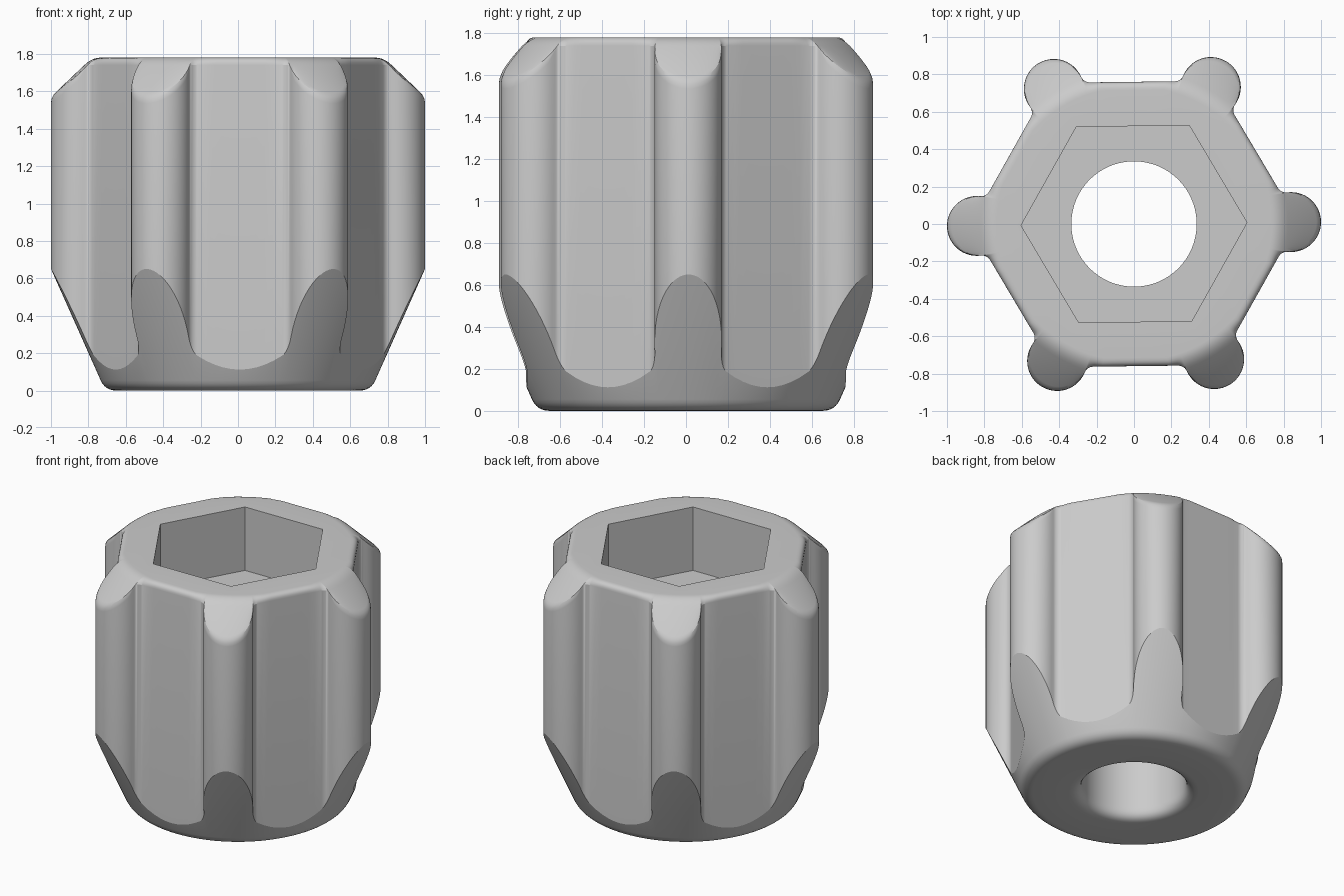
import bpy, bmesh
from math import sin, cos, radians, sqrt, atan2, hypot, pi

cube = bpy.data.objects.get("Cube")
if cube:
    bpy.data.objects.remove(cube)

HEIGHT = 1.78
APOTHEM = 0.76                       # outer hexagon
GRIP_DIST, GRIP_R, FILLET = 0.84, 0.16, 0.05
HOLE_R, SOCKET_APOTHEM, FLOOR_Z = 0.335, 0.523, 1.33
CONE_R, CONE_SLOPE = 0.71, 0.446     # lower taper
TOP_R, TOP_SLOPE = 0.78, 1.05        # upper chamfer
TURN = radians(0.7)


def bezier(a, b, c, steps=6):
    """Rounded corner from a to c around b."""
    pts = []
    for i in range(steps + 1):
        t = i / steps
        pts.append(tuple((1 - t) ** 2 * p + 2 * t * (1 - t) * q + t * t * s
                         for p, q, s in zip(a, b, c)))
    return pts


def half_sector():
    """Outline from the middle of a grip rib to the middle of a flat, as (angle, radius)."""
    n = radians(30)
    off = APOTHEM + FILLET - GRIP_DIST * cos(n)
    along = sqrt((GRIP_R + FILLET) ** 2 - off ** 2)
    cx = GRIP_DIST + off * cos(n) - along * sin(n)
    cy = off * sin(n) + along * cos(n)
    end = atan2(cy, cx - GRIP_DIST)
    pts = []
    for i in range(15):              # rib
        a = end * i / 14
        pts.append((GRIP_DIST + GRIP_R * cos(a), GRIP_R * sin(a)))
    for i in range(1, 7):            # fillet between rib and flat
        a = end + pi + (n - end) * i / 6
        pts.append((cx + FILLET * cos(a), cy + FILLET * sin(a)))
    polar = [(atan2(y, x), hypot(x, y)) for x, y in pts]
    last = polar[-1][0]
    for i in range(1, 6):            # flat
        a = last + (n - last) * i / 5
        polar.append((a, APOTHEM / cos(n - a)))
    return polar


def column(angle, r):
    """Closed radial cross-section at one angle, as (radius, height)."""
    socket = SOCKET_APOTHEM / cos(angle % (pi / 3) - pi / 6)
    # bottom: hole rim, flat ring, rounded edge, taper
    col = bezier((HOLE_R, 0.08), (HOLE_R, 0), (HOLE_R + 0.08, 0))
    col += bezier((CONE_R - 0.06, 0), (CONE_R, 0), (CONE_R + 0.055 * CONE_SLOPE, 0.055))
    col.append((r, (r - CONE_R) / CONE_SLOPE))
    # wall, chamfer on the ribs, rounded top edge
    round_z = HEIGHT - 0.04
    edge = (min(r, TOP_R + 0.04 * TOP_SLOPE), round_z)
    corner = (r, min(round_z, HEIGHT - (r - TOP_R) / TOP_SLOPE))
    length = hypot(corner[0] - edge[0], corner[1] - edge[1])
    t = min(0.035, length / 2)
    k = t / length if length > 1e-6 else 0
    toward = tuple(c + (e - c) * k for c, e in zip(corner, edge))
    col += bezier((r, corner[1] - t), corner, toward, 3)
    rim = min(r, TOP_R)
    col += bezier(edge, (rim, HEIGHT), (rim - 0.045, HEIGHT))
    # socket wall, floor and top of the hole
    col += [(socket, HEIGHT), (socket, FLOOR_Z), (HOLE_R, FLOOR_Z)]
    return col


# Full outline: mirror the half sector, then repeat it six times
half = half_sector()
sector = half + [(pi / 3 - a, r) for a, r in reversed(half[1:-1])]
outline = [(a + k * pi / 3, r) for k in range(6) for a, r in sector]

# Skin the cross-sections into one closed body
bm = bmesh.new()
columns = []
for a, r in outline:
    columns.append([bm.verts.new((p * cos(a + TURN), p * sin(a + TURN), z))
                    for p, z in column(a, r)])
for i, col in enumerate(columns):
    nxt = columns[(i + 1) % len(columns)]
    for j in range(len(col)):
        m = (j + 1) % len(col)
        bm.faces.new((col[j], nxt[j], nxt[m], col[m]))
bmesh.ops.remove_doubles(bm, verts=bm.verts[:], dist=0.0002)
bmesh.ops.recalc_face_normals(bm, faces=bm.faces[:])
mesh = bpy.data.meshes.new("knob_body")
bm.to_mesh(mesh)
bm.free()

body = bpy.data.objects.new("knob_body", mesh)
bpy.context.collection.objects.link(body)

grey = bpy.data.materials.new("light_grey")
grey.use_nodes = True
grey.diffuse_color = (0.6, 0.6, 0.6, 1)
grey.node_tree.nodes["Principled BSDF"].inputs["Base Color"].default_value = (0.6, 0.6, 0.6, 1)
mesh.materials.append(grey)

bpy.ops.object.select_all(action='DESELECT')
body.select_set(True)
bpy.context.view_layer.objects.active = body
bpy.ops.object.shade_smooth_by_angle(angle=radians(21))
